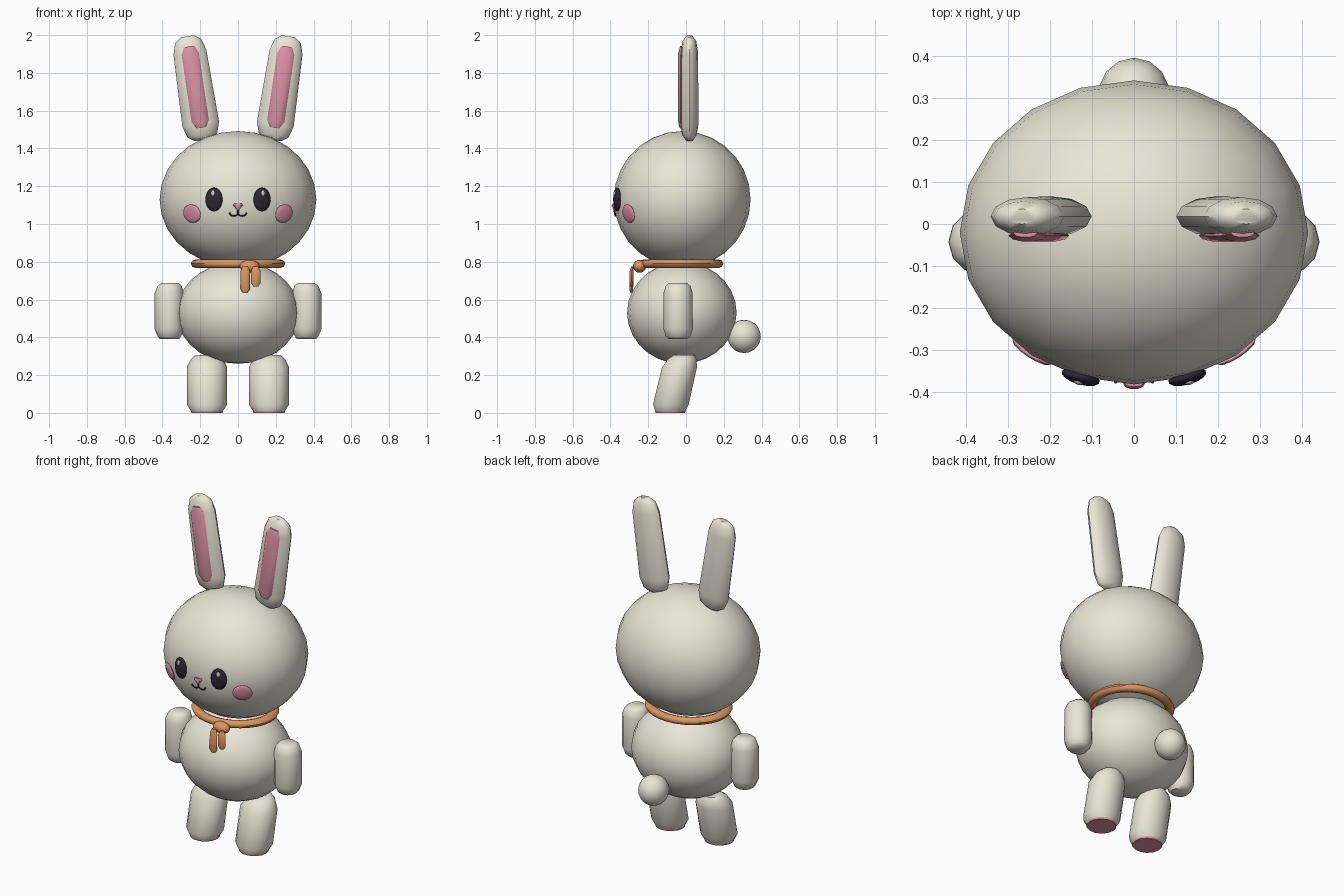
import bpy, bmesh
from math import sin, cos, pi, radians
from mathutils import Vector, Matrix

if "Cube" in bpy.data.objects:
    bpy.data.objects.remove(bpy.data.objects["Cube"])


def material(name, rgb):
    m = bpy.data.materials.new(name)
    m.diffuse_color = (*rgb, 1)
    m.use_nodes = True
    m.node_tree.nodes["Principled BSDF"].inputs["Base Color"].default_value = m.diffuse_color
    return m


CREAM = material("cream", (0.82, 0.79, 0.68))
PINK = material("pink", (0.72, 0.29, 0.37))
DARK = material("dark", (0.025, 0.02, 0.035))
WHITE = material("white", (0.95, 0.95, 0.95))
ORANGE = material("orange", (0.72, 0.31, 0.12))


def finish(obj, name, mat, angle=50):
    obj.name = obj.data.name = name
    obj.data.materials.append(mat)
    bpy.ops.object.select_all(action='DESELECT')
    obj.select_set(True)
    bpy.context.view_layer.objects.active = obj
    bpy.ops.object.shade_smooth_by_angle(angle=radians(angle))
    return obj


def loft(name, rings, mat, n=12, place=Matrix(), angle=50):
    """Closed solid through elliptical rings (cx, cy, z, rx, ry)."""
    bm = bmesh.new()
    loops = []
    for cx, cy, z, rx, ry in rings:
        loops.append([bm.verts.new((cx + rx * cos(2 * pi * i / n),
                                    cy + ry * sin(2 * pi * i / n), z)) for i in range(n)])
    for a, b in zip(loops, loops[1:]):
        for i in range(n):
            j = (i + 1) % n
            bm.faces.new((a[i], a[j], b[j], b[i]))
    bm.faces.new(loops[0][::-1])
    bm.faces.new(loops[-1])
    bm.transform(place)
    me = bpy.data.meshes.new(name)
    bm.to_mesh(me)
    bm.free()
    obj = bpy.data.objects.new(name, me)
    bpy.context.collection.objects.link(obj)
    return finish(obj, name, mat, angle)


def ball(name, center, radii, mat, seg=20, rings=14, rot=Matrix()):
    """Ellipsoid, optionally turned."""
    bpy.ops.mesh.primitive_uv_sphere_add(segments=seg, ring_count=rings, radius=1)
    obj = bpy.context.object
    obj.data.transform(Matrix.Translation(center) @ rot @ Matrix.Diagonal((*radii, 1)))
    return finish(obj, name, mat)


HEAD, HEAD_R = Vector((0, -0.02, 1.13)), Vector((0.415, 0.362, 0.362))


def on_head(x, z):
    """Point on the front of the head and the rotation facing local Y outward."""
    u, w = x / HEAD_R.x, (z - HEAD.z) / HEAD_R.z
    v = -(1 - u * u - w * w) ** 0.5
    p = HEAD + Vector((x, v * HEAD_R.y, z - HEAD.z))
    normal = Vector((u / HEAD_R.x, v / HEAD_R.y, w / HEAD_R.z)).normalized()
    return p, normal, normal.to_track_quat('Y', 'Z').to_matrix().to_4x4()


# head, body and tail
ball("head", HEAD, HEAD_R, CREAM)
ball("body", (0, -0.022, 0.53), (0.325, 0.29, 0.27), CREAM)
ball("tail", (0, 0.308, 0.405), (0.085, 0.088, 0.088), CREAM, 14, 10)

for s, side in ((-1, "left"), (1, "right")):
    # ears with pink linings
    tilt = Matrix.Translation((s * 0.185, 0.018, 1.445)) @ Matrix.Rotation(s * radians(8.5), 4, 'Y')
    loft(side + "_ear", [(0, 0, 0, 0.045, 0.02), (0, 0, 0.025, 0.08, 0.038),
                         (0, 0, 0.085, 0.098, 0.048), (0, 0, 0.47, 0.088, 0.046),
                         (0, 0, 0.53, 0.07, 0.036), (0, 0, 0.555, 0.035, 0.018)],
         CREAM, 12, tilt)
    loft(side + "_ear_lining", [(0, -0.043, 0.065, 0.022, 0.01), (0, -0.046, 0.1, 0.046, 0.014),
                                (0, -0.046, 0.46, 0.046, 0.014), (0, -0.04, 0.5, 0.028, 0.01)],
         PINK, 10, tilt)
    # arms
    loft(side + "_arm", [(s * 0.362, -0.042, 0.39, 0.05, 0.048), (s * 0.364, -0.042, 0.405, 0.062, 0.065),
                         (s * 0.364, -0.042, 0.445, 0.078, 0.078), (s * 0.364, -0.042, 0.635, 0.077, 0.077),
                         (s * 0.362, -0.042, 0.672, 0.064, 0.066), (s * 0.36, -0.042, 0.688, 0.045, 0.048)],
         CREAM)
    # legs leaning forward, with pink soles
    loft(side + "_leg", [(s * 0.164, -0.083, 0.01, 0.085, 0.082), (s * 0.164, -0.08, 0.045, 0.107, 0.097),
                         (s * 0.164, -0.035, 0.24, 0.107, 0.095), (s * 0.164, -0.02, 0.285, 0.085, 0.078),
                         (s * 0.164, -0.01, 0.307, 0.06, 0.055)], CREAM, 14)
    loft(side + "_sole", [(s * 0.164, -0.083, 0, 0.083, 0.08), (s * 0.164, -0.083, 0.014, 0.086, 0.083)],
         PINK, 14, angle=30)
    # eyes, highlights and cheeks
    p, normal, rot = on_head(s * 0.127, 1.13)
    ball(side + "_eye", p, (0.047, 0.018, 0.063), DARK, 14, 10, rot)
    p, normal, rot = on_head(s * 0.128, 1.162)
    ball(side + "_eye_highlight", p + normal * 0.015, (0.011, 0.006, 0.016), WHITE, 10, 6, rot)
    p, normal, rot = on_head(s * 0.243, 1.055)
    ball(side + "_cheek", p, (0.056, 0.012, 0.05), PINK, 12, 8, rot)

# nose: rounded wedge pointing down
loft("nose", [(0, -0.38, 1.074, 0.004, 0.006), (0, -0.38, 1.1, 0.026, 0.014),
              (0, -0.38, 1.109, 0.021, 0.008)], PINK, 10)


def stroke(name, points):
    """Thin dark line laid on the head."""
    cu = bpy.data.curves.new(name, 'CURVE')
    cu.dimensions = '3D'
    cu.bevel_depth = 0.004
    cu.bevel_resolution = 1
    cu.use_fill_caps = True
    sp = cu.splines.new('POLY')
    sp.points.add(len(points) - 1)
    for pt, (x, z) in zip(sp.points, points):
        p, normal, _ = on_head(x, z)
        pt.co = (*(p + normal * 0.003), 1)
    cu.materials.append(DARK)
    bpy.context.collection.objects.link(bpy.data.objects.new(name, cu))


# mouth: short stem and two smile arcs
stroke("mouth_stem", [(0, 1.08), (0, 1.03)][:1] + [(0, 1.045 + 0.015)])
for s, side in ((-1, "left"), (1, "right")):
    arc = [pi + pi * i / 8 for i in range(9)]
    stroke(side + "_smile", [(s * (0.022 + 0.022 * cos(a)), 1.03 + 0.03 + 0.017 * sin(a)) for a in arc])

# scarf band, knot and two hanging ends
bpy.ops.mesh.primitive_torus_add(major_segments=28, minor_segments=8, major_radius=0.222, minor_radius=0.028)
scarf = bpy.context.object
scarf.data.transform(Matrix.Translation((0, -0.025, 0.79)) @ Matrix.Diagonal((1, 0.89, 0.82, 1)))
finish(scarf, "scarf_band", ORANGE)
ball("scarf_knot", (0.062, -0.246, 0.776), (0.053, 0.035, 0.034), ORANGE, 12, 8)
for name, x, low in (("scarf_end_long", 0.038, 0.637), ("scarf_end_short", 0.094, 0.67)):
    loft(name, [(x, -0.29, low, 0.013, 0.006), (x, -0.29, low + 0.018, 0.025, 0.011),
                (x, -0.288, 0.75, 0.025, 0.011), (x, -0.283, 0.775, 0.014, 0.007)], ORANGE, 10)
